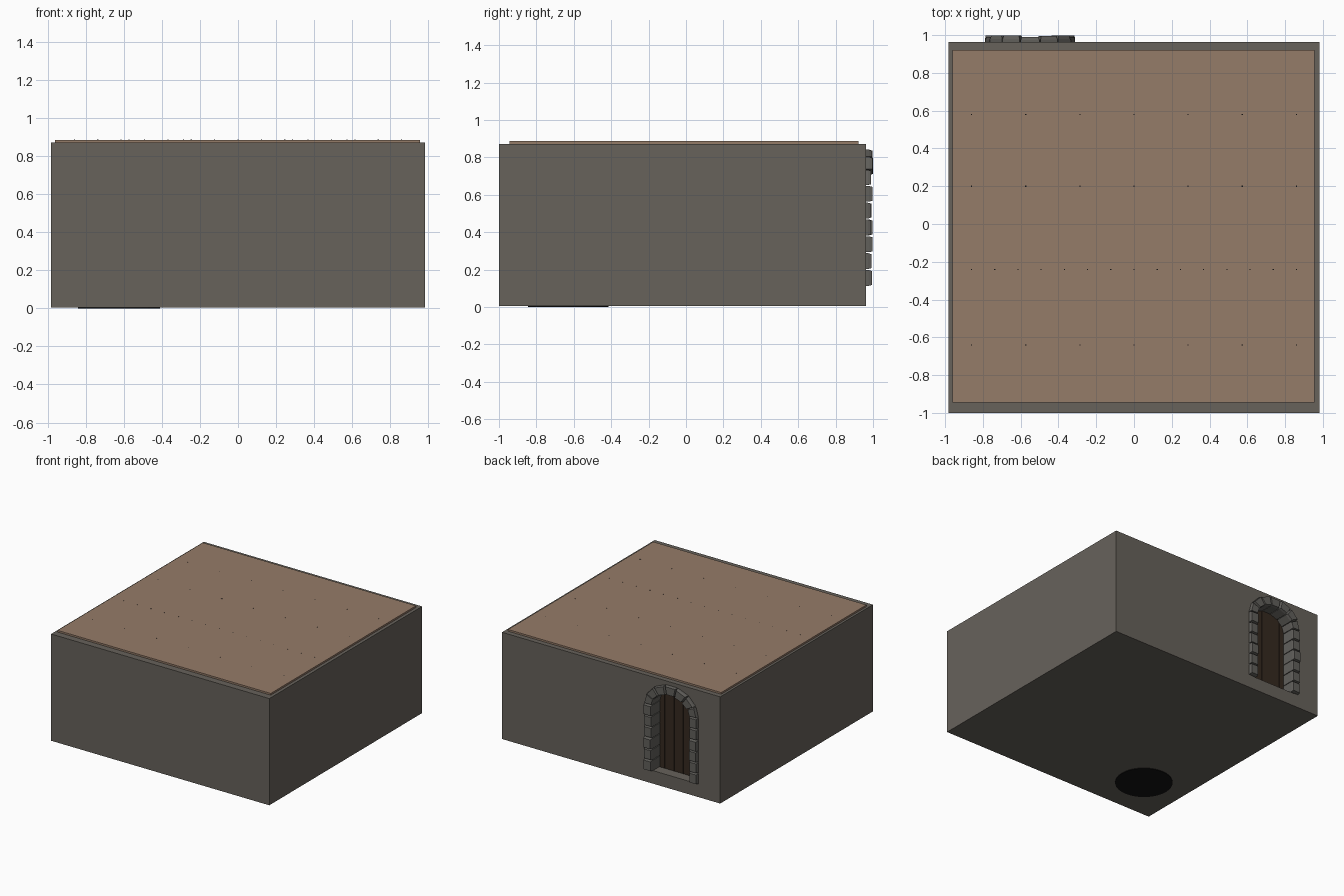
import bpy, bmesh, math, random

if "Cube" in bpy.data.objects:
    bpy.data.objects.remove(bpy.data.objects["Cube"])
random.seed(4)


def mat(name, rgb):
    m = bpy.data.materials.new(name)
    m.diffuse_color = (*rgb, 1)
    m.use_nodes = True
    m.node_tree.nodes["Principled BSDF"].inputs["Base Color"].default_value = m.diffuse_color
    return m


STONE = mat("wall_stone", (0.135, 0.122, 0.105))
BLOCK = mat("block_stone", (0.12, 0.115, 0.105))
WOOD = mat("ceiling_wood", (0.30, 0.20, 0.14))
DARK = mat("dark_wood", (0.035, 0.022, 0.014))
BLACK = mat("black", (0.006, 0.006, 0.006))


def finish(name, bm, m):
    bmesh.ops.recalc_face_normals(bm, faces=bm.faces[:])
    me = bpy.data.meshes.new(name)
    bm.to_mesh(me)
    bm.free()
    ob = bpy.data.objects.new(name, me)
    bpy.context.collection.objects.link(ob)
    if m:
        me.materials.append(m)
    return ob


def add_box(bm, x0, x1, y0, y1, z0, z1):
    vs = bmesh.ops.create_cube(bm, size=1)["verts"]
    for v in vs:
        v.co = (x1 if v.co.x > 0 else x0, y1 if v.co.y > 0 else y0,
                z1 if v.co.z > 0 else z0)


def box(name, dims, m=None):
    bm = bmesh.new()
    add_box(bm, *dims)
    return finish(name, bm, m)


def prism_xz(name, pts, y0, y1, m=None):
    bm = bmesh.new()
    a = [bm.verts.new((x, y0, z)) for x, z in pts]
    b = [bm.verts.new((x, y1, z)) for x, z in pts]
    bm.faces.new(a)
    bm.faces.new(b)
    for i in range(len(pts)):
        j = (i + 1) % len(pts)
        bm.faces.new((a[i], a[j], b[j], b[i]))
    return finish(name, bm, m)


def cylinder(name, x, y, r, z0, z1, m=None, n=32):
    bm = bmesh.new()
    vs = bmesh.ops.create_cone(bm, cap_ends=True, segments=n, radius1=r,
                               radius2=r, depth=z1 - z0)["verts"]
    bmesh.ops.translate(bm, vec=(x, y, (z0 + z1) / 2), verts=vs)
    return finish(name, bm, m)


def cut(target, cutter):
    md = target.modifiers.new("cut", "BOOLEAN")
    md.operation, md.object, md.solver = "DIFFERENCE", cutter, "EXACT"
    bpy.context.view_layer.objects.active = target
    bpy.ops.object.modifier_apply(modifier=md.name)
    bpy.data.objects.remove(cutter)


def add_stone(bm, quad, back, front, inset=0.12):
    """Block with a smaller, chamfered face; quad(t) places corners at depth t."""
    lay = []
    for depth, s in ((back, 0), (back + (front - back) * 0.85, 0), (front, inset)):
        ps = quad(depth)
        c = [sum(p[k] for p in ps) / 4 for k in range(3)]
        lay.append([bm.verts.new([p[k] + (c[k] - p[k]) * s for k in range(3)]) for p in ps])
    bm.faces.new(lay[0])
    bm.faces.new(lay[2])
    for a, b in zip(lay, lay[1:]):
        for i in range(4):
            j = (i + 1) % 4
            bm.faces.new((a[i], a[j], b[j], b[i]))


# Doorway outline: straight jambs, then a flattened arch
DX, SPRING = -0.55, 0.65
JOINTS = [0.11, 0.2, 0.29, 0.38, 0.47, 0.56, SPRING]


def outline(hw, rise):
    pts = [(DX - hw, z) for z in JOINTS]
    for i in range(1, 7):
        a = math.pi * (1 - i / 7)
        pts.append((DX + hw * math.cos(a), SPRING + rise * math.sin(a)))
    return pts + [(DX + hw, z) for z in reversed(JOINTS)]


# Hollow stone room with doorway and well opening
WX, WY, WR = -0.625, -0.63, 0.215
room = box("room_walls", (-0.982, 0.982, -1, 0.963, 0.004, 0.872), STONE)
cut(room, box("c", (-0.9, 0.9, -0.92, 0.88, 0.1, 1.0)))
cut(room, prism_xz("c", outline(0.2, 0.155), 0.8, 1.1))
cut(room, cylinder("c", WX, WY, WR, -0.1, 0.2))

# Wooden ceiling slab, its beams and nails
box("ceiling", (-0.962, 0.956, -0.945, 0.922, 0.84, 0.886), WOOD)
bm, nails = bmesh.new(), bmesh.new()
for y, n in ((-0.64, 7), (-0.24, 15), (0.2, 7), (0.58, 7)):
    add_box(bm, -0.9, 0.9, y - 0.04, y + 0.04, 0.78, 0.845)
    for i in range(n):
        x = -0.86 + 1.72 * i / (n - 1)
        add_box(nails, x - 0.003, x + 0.003, y - 0.003, y + 0.003, 0.77, 0.887)
finish("ceiling_beams", bm, DARK)
finish("ceiling_nails", nails, BLACK)

# Stone door surround
inner, outer = outline(0.17, 0.125), outline(0.238, 0.197)
bm = bmesh.new()
for i in range(len(inner) - 1):
    j = random.uniform(-0.006, 0.004)
    k = 0.03

    def quad(y, i=i, j=j):
        o0, o1, i0, i1 = outer[i], outer[i + 1], inner[i], inner[i + 1]
        ps = [(a[0] + (b[0] - a[0]) * k, y, a[1] + (b[1] - a[1]) * k)
              for a, b in ((o0, o1), (o1, o0), (i1, i0), (i0, i1))]
        w = 1 + j
        return [(DX + (x - DX) * w, yy, z) for x, yy, z in ps]
    add_stone(bm, quad, 0.875, random.uniform(0.988, 1.0))
finish("door_surround", bm, BLOCK)

# Plank door behind the surround, with iron straps
bm = bmesh.new()
for i in range(5):
    x = DX - 0.21 + i * 0.084
    add_box(bm, x + 0.002, x + 0.082, 0.85, 0.879, 0.1, 0.835)
finish("door_planks", bm, DARK)
bm = bmesh.new()
for z in (0.25, 0.62):
    add_box(bm, DX - 0.2, DX + 0.2, 0.84, 0.852, z, z + 0.04)
finish("door_straps", bm, BLACK)

# Well: dark water disc showing underneath and a ring of kerb stones
cylinder("well_water", WX, WY, WR, 0.0, 0.06, BLACK)
bm = bmesh.new()
N = 14
for i in range(N):
    a0, a1 = (2 * math.pi * (i + d) / N for d in (0.03, 0.97))

    def ring(z, a0=a0, a1=a1):
        return [(WX + r * math.cos(a), WY + r * math.sin(a), z)
                for r, a in ((0.2, a0), (0.265, a0), (0.265, a1), (0.2, a1))]
    add_stone(bm, ring, 0.06, random.uniform(0.16, 0.175))
finish("well_kerb", bm, BLOCK)
